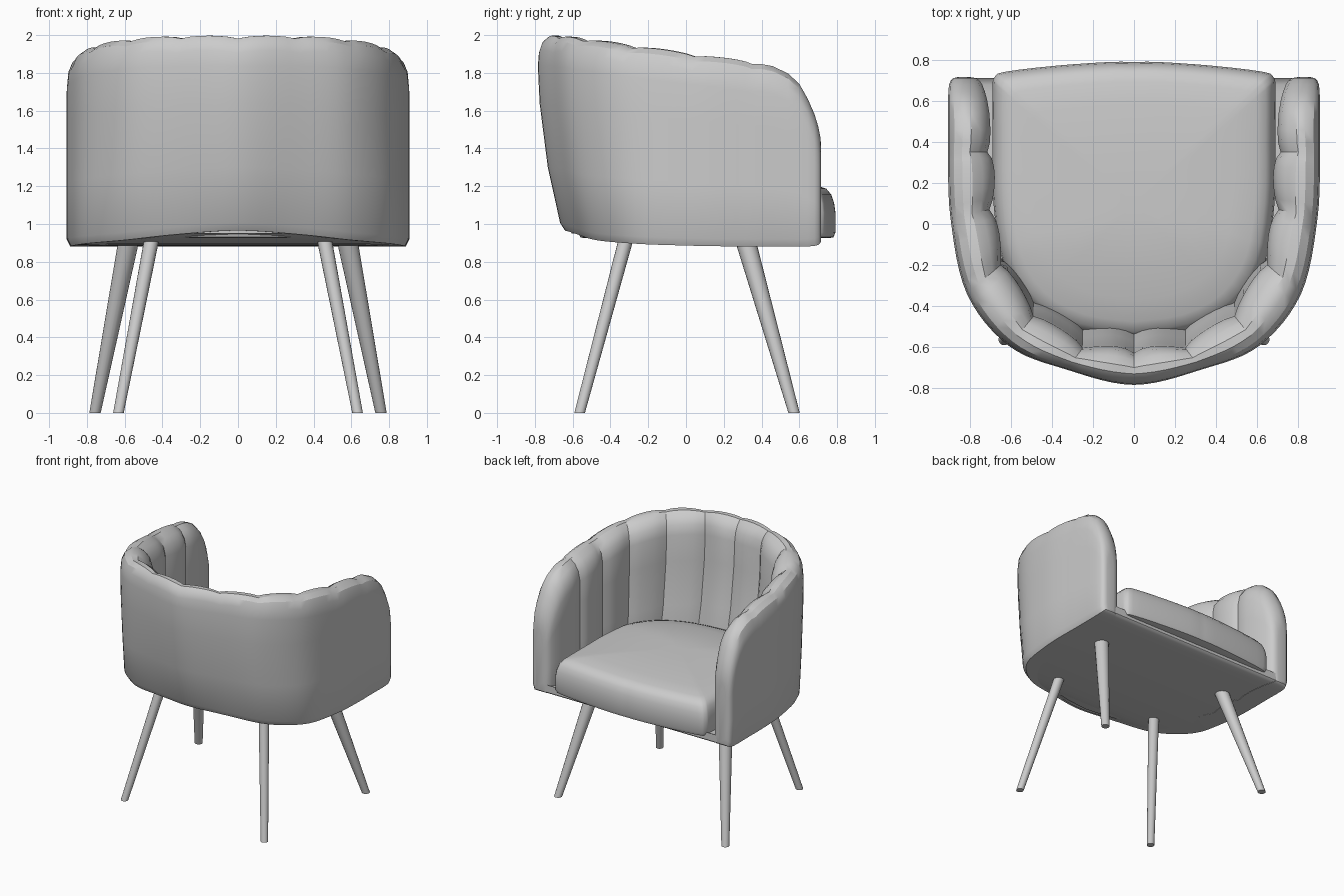
import bpy, bmesh, math

if "Cube" in bpy.data.objects:
    bpy.data.objects.remove(bpy.data.objects["Cube"])


def spline(pts, n):
    """Catmull-Rom resample of an open list of tuples."""
    out = []
    for i in range(len(pts) - 1):
        a, b, c, d = (pts[max(0, min(len(pts) - 1, i + k))] for k in (-1, 0, 1, 2))
        for s in range(n):
            t = s / n
            out.append(tuple(
                0.5 * (2 * q + (r - p) * t + (2 * p - 5 * q + 4 * r - u) * t * t
                       + (3 * q - p - 3 * r + u) * t ** 3)
                for p, q, r, u in zip(a, b, c, d)))
    return out + [tuple(pts[-1])]


def loft(name, rings, angle=40):
    """Skin closed rings of equal length and cap both ends."""
    bm = bmesh.new()
    vr = [[bm.verts.new(p) for p in ring] for ring in rings]
    n = len(vr[0])
    for a, b in zip(vr, vr[1:]):
        for i in range(n):
            j = (i + 1) % n
            bm.faces.new((a[i], a[j], b[j], b[i]))
    bm.faces.new(vr[0])
    bm.faces.new(vr[-1][::-1])
    bmesh.ops.recalc_face_normals(bm, faces=bm.faces)
    me = bpy.data.meshes.new(name)
    bm.to_mesh(me)
    bm.free()
    ob = bpy.data.objects.new(name, me)
    bpy.context.collection.objects.link(ob)
    bpy.ops.object.select_all(action='DESELECT')
    ob.select_set(True)
    bpy.context.view_layer.objects.active = ob
    bpy.ops.object.shade_smooth_by_angle(angle=math.radians(angle))
    return ob


# Tub shell: stations at the channel seams (outer x, y, inner x, y, top, bottom)
seams = [(0, -.785, 0, -.63, 1.985, .965), (.33, -.71, .25, -.605, 1.985, .945),
         (.61, -.595, .49, -.45, 1.97, .915), (.815, -.34, .65, -.2, 1.935, .897),
         (.895, .03, .705, .07, 1.89, .885), (.907, .35, .715, .35, 1.85, .88)]
SUB = 6
path = spline([(-s[0], s[1], -s[2], s[3], s[4], s[5]) for s in seams[:0:-1]] + seams, SUB)
path = path[len(path) // 2:]
half = []
for k, s in enumerate(path):
    half.append((s, abs(math.sin(math.pi * k / SUB)) ** 0.7, 1.0))
# Rounded arm fronts (y, inner x, top, width factor)
for y, xi, top, w in [(.40, .702, 1.85, 1), (.46, .70, 1.838, 1), (.54, .705, 1.80, 1),
                      (.60, .715, 1.745, 1), (.645, .725, 1.665, .98), (.68, .735, 1.585, .94),
                      (.70, .74, 1.52, .84), (.712, .745, 1.46, .66), (.716, .75, 1.40, .4)]:
    half.append(((.907, y, xi, y, top, .88 + (1 - w) * .06), 0.0, w))

profile = [(.1, 0, 0), (.0, 0, .04), (0, .33, 0), (0, .66, 0), (0, 1, -.15), (.04, 1, -.08),
           (.15, 1, -.03), (.35, 1, -.003), (.55, 1, -.003), (.76, 1, -.035), (.92, 1, -.085),
           (1, 1, -.16), (1, .66, 0), (1, .33, 0), (1, 0, .06), (.92, 0, 0)]


def section(s, bulge, w, side):
    ox, oy, ix, iy, top, bot = s
    back = min(1, max(0, (-oy - .2) / .55))
    length = math.hypot(ix - ox, iy - oy)
    ring = []
    for u, h, dz in profile:
        z = bot + (top - bot) * h + dz + .014 * bulge * (h == 1) * (u > 0)
        u = .5 + (u - .5) * w
        u += bulge * .035 / length * max(0, u - .3) / .7
        lean = .12 * back * max(0, (1.9 - z) / .9) ** 2
        ring.append((side * (ox + (ix - ox) * u), oy + (iy - oy) * u + lean, z))
    return ring


rings = [section(*h, -1) for h in half[:0:-1]] + [section(*h, 1) for h in half]
loft("tub_shell", rings, 32)

# Base slab closing the underside between the shell walls
rows = []
for s, b, w in half[1:]:
    back = min(1, max(0, (-s[1] - .2) / .55))
    x, y, z = (s[0] + s[2]) / 2, (s[1] + s[3]) / 2 + .1 * back, s[5] + .002
    if not rows or y > rows[-1][0][1] + .004:
        zb = min(z, .95)
        rows.append([(-x, y, zb), (x, y, zb), (x, y, zb + .06), (-x, y, zb + .06)])
loft("base", rows)

# Domed seat cushion
outline = spline([(0, -.57), (.28, -.53), (.5, -.41), (.635, -.2), (.685, .1), (.69, .4),
                  (.69, .66), (.68, .715), (.63, .742), (.38, .772), (.12, .79), (0, .79)], 3)
outline += [(-x, y) for x, y in outline[-2:0:-1]]
layers = [(.95, .925), (.985, .93), (1, .955), (1, 1.06), (.99, 1.11), (.968, 1.155),
          (.93, 1.187), (.86, 1.203), (.7, 1.215), (.45, 1.225), (.2, 1.23), (.03, 1.23)]
cushion = []
for f, z in layers:
    ring = []
    for x, y in outline:
        py = .1 + (y - .1) * f
        drop = .05 * max(0, -py - .1) / .47 if z > 1.1 else 0
        ring.append((x * f, py, z - drop))
    cushion.append(ring)
loft("seat_cushion", cushion)

# Splayed tapered legs with level feet
for name, foot, r0, head, r1 in [("open_side_leg", (.757, .572), .03, (.575, .31), .056),
                                 ("back_side_leg", (.633, -.563), .028, (.455, -.315), .04)]:
    for side, tag in ((-1, "left"), (1, "right")):
        loft(f"{name}_{tag}", [
            [(side * (c[0] + r * math.cos(a)), c[1] + r * math.sin(a), z)
             for a in (math.tau * i / 16 for i in range(16))]
            for c, r, z in ((foot, r0, 0), (head, r1, .93))])
